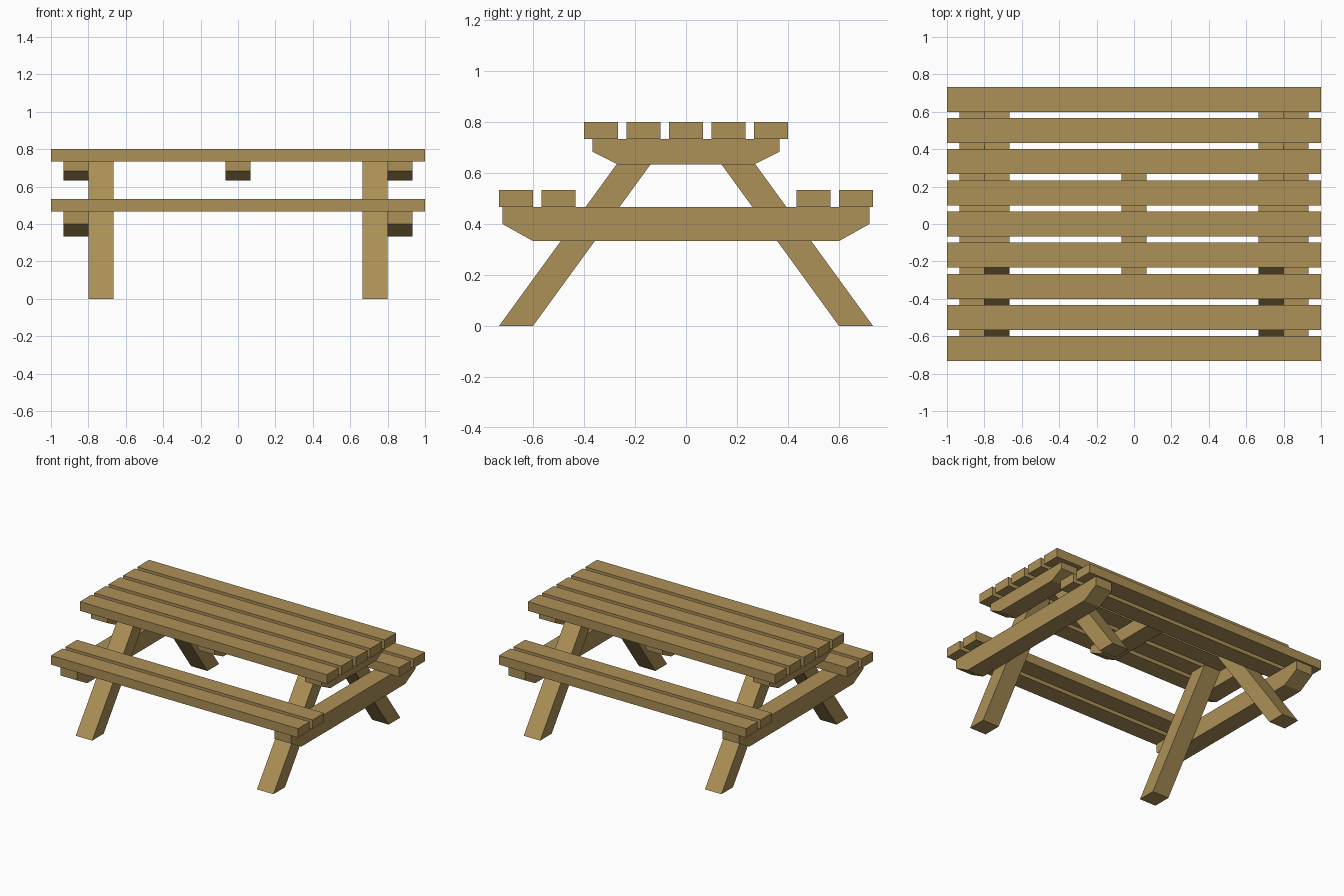
import bpy

if "Cube" in bpy.data.objects:
    bpy.data.objects.remove(bpy.data.objects["Cube"])

wood = bpy.data.materials.new("wood")
wood.diffuse_color = (0.413, 0.279, 0.095, 1.0)
wood.use_nodes = True
wood.node_tree.nodes["Principled BSDF"].inputs["Base Color"].default_value = wood.diffuse_color


def extrude_profile(name, profile, x0, x1):
    """Extrude a (y, z) outline along x from x0 to x1."""
    n = len(profile)
    verts = [(x, y, z) for x in (x0, x1) for y, z in profile]
    faces = [tuple(range(n))[::-1], tuple(range(n, 2 * n))]
    faces += [(i, (i + 1) % n, n + (i + 1) % n, n + i) for i in range(n)]
    mesh = bpy.data.meshes.new(name)
    mesh.from_pydata(verts, [], faces)
    mesh.materials.append(wood)
    mesh.update()
    obj = bpy.data.objects.new(name, mesh)
    bpy.context.collection.objects.link(obj)
    return obj


def plank(name, y, z0, z1, half=0.0667):
    extrude_profile(name, [(y - half, z0), (y + half, z0),
                           (y + half, z1), (y - half, z1)], -1, 1)


def beam_profile(half_top, half_bottom, z0, z_mid, z1):
    """Beam outline with chamfered lower ends."""
    return [(-half_bottom, z0), (half_bottom, z0), (half_top, z_mid),
            (half_top, z1), (-half_top, z1), (-half_top, z_mid)]


# Table top planks
for i in range(5):
    plank(f"table_plank_{i + 1}", (i - 2) / 6, 0.7333, 0.8)

# Seat planks, two on each side
for side, s in (("front", -1), ("back", 1)):
    for i, y in enumerate((0.5, 0.6667)):
        plank(f"{side}_seat_plank_{i + 1}", s * y, 0.4667, 0.5333)

# Crossbeams under the table top and the seats
table_beam = beam_profile(0.3667, 0.2667, 0.6333, 0.6833, 0.7333)
seat_beam = beam_profile(0.72, 0.6, 0.3333, 0.4, 0.4667)
extrude_profile("middle_table_beam", table_beam, -0.0667, 0.0667)

for end, s in (("left", -1), ("right", 1)):
    a, b = sorted((s * 0.8, s * 0.9333))
    extrude_profile(f"{end}_table_beam", table_beam, a, b)
    extrude_profile(f"{end}_seat_beam", seat_beam, a, b)

    # Slanted legs on the inner side of the beams
    a, b = sorted((s * 0.6667, s * 0.8))
    leg = [(0.6, 0), (0.7333, 0), (0.2, 0.7333), (0.0667, 0.7333)]
    extrude_profile(f"{end}_back_leg", leg, a, b)
    extrude_profile(f"{end}_front_leg", [(-y, z) for y, z in reversed(leg)], a, b)
